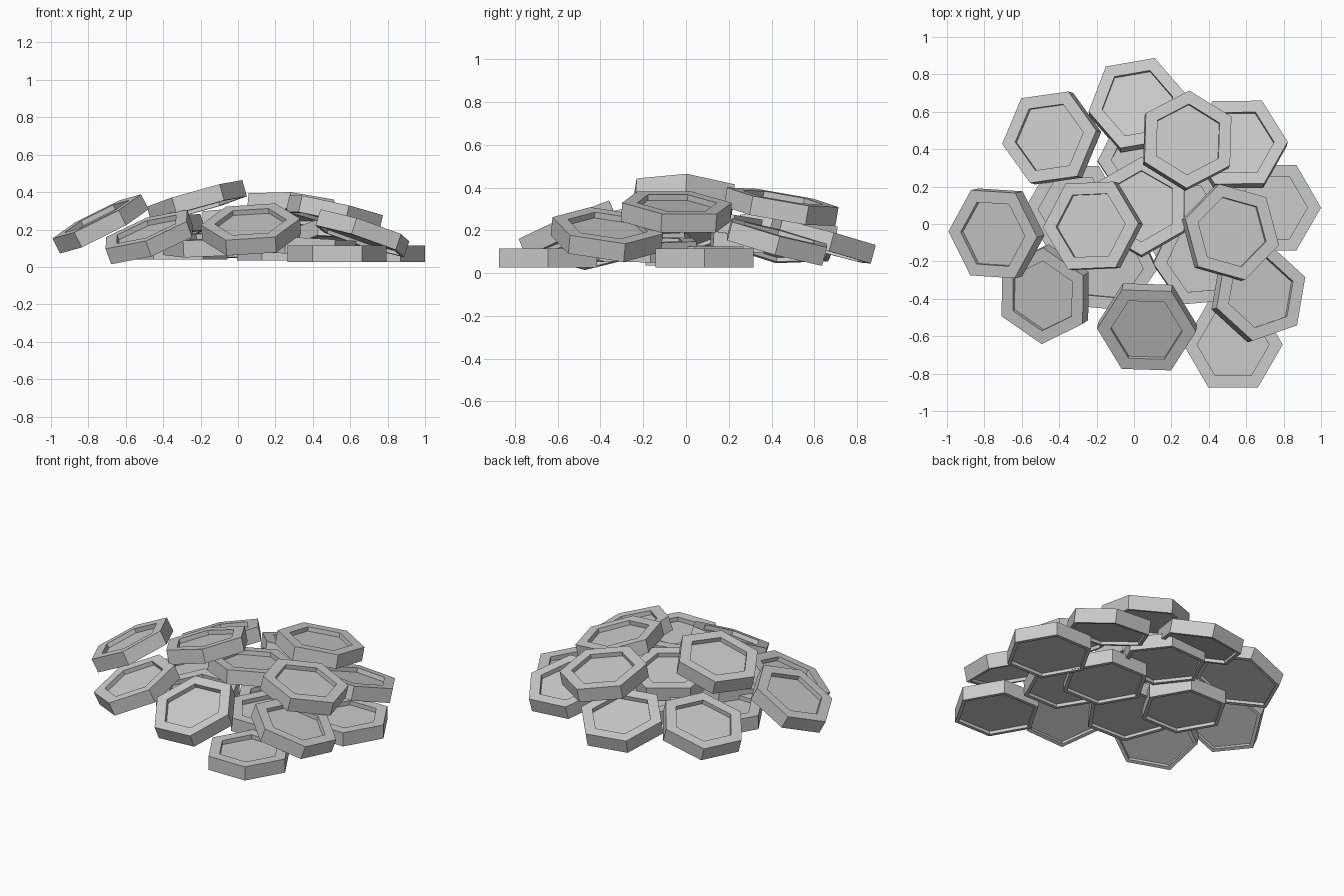
import bpy, bmesh
from math import sin, cos, pi, radians, sqrt
from mathutils import Vector, Matrix

if "Cube" in bpy.data.objects:
    bpy.data.objects.remove(bpy.data.objects["Cube"])

R, H = 0.265, 0.09            # outer radius and thickness of a tile
TOP_R, TOP_D = 0.192, 0.028   # raised-rim recess on top
BOT_R, BOT_D = 0.24, 0.02     # shallow hollow underneath


def tile_mesh():
    # closed hexagonal profile swept from hollow centre, round the rim, to recess centre
    bm = bmesh.new()
    profile = [(BOT_R, -H / 2 + BOT_D), (BOT_R, -H / 2), (R, -H / 2),
               (R, H / 2), (TOP_R, H / 2), (TOP_R, H / 2 - TOP_D)]
    rings = [[bm.verts.new((r * cos(k * pi / 3), r * sin(k * pi / 3), z))
              for k in range(6)] for r, z in profile]
    for a, b in zip(rings, rings[1:]):
        for k in range(6):
            n = (k + 1) % 6
            bm.faces.new((a[k], a[n], b[n], b[k]))
    bm.faces.new(rings[0][::-1])
    bm.faces.new(rings[-1])
    bmesh.ops.recalc_face_normals(bm, faces=bm.faces)
    me = bpy.data.meshes.new("hex_tile")
    bm.to_mesh(me)
    bm.free()
    return me


# x, y, z of centre, lean of the normal in x and y, turn in degrees
TILES = [
    # ground layer
    (0.735, 0.087, 0.07, 0, 0, 0),
    (0.53, -0.645, 0.07, 0, 0, 0),
    (-0.32, 0.08, 0.085, 0, 0, 0),
    (-0.14, -0.22, 0.12, -0.05, -0.08, -5),
    (0.365, -0.19, 0.11, 0.06, 0, 5),
    (0.07, 0.35, 0.14, 0, 0.06, 3),
    (0.26, 0.04, 0.08, 0, 0, 0),
    # outer leaning tiles
    (0.07, -0.55, 0.20, -0.07, -0.39, -1),
    (-0.475, -0.375, 0.16, -0.33, -0.22, 27),
    (-0.735, -0.05, 0.23, -0.45, -0.10, -2),
    (-0.44, 0.46, 0.165, -0.30, 0.09, 7),
    (0.02, 0.635, 0.15, -0.03, 0.26, 10),
    (0.555, 0.425, 0.145, 0.06, 0.26, 1),
    (0.665, -0.37, 0.18, 0.31, 0.09, 19),
    # top of the heap
    (0.515, -0.045, 0.285, 0.22, 0.06, -15),
    (0.285, 0.445, 0.31, 0.08, 0.17, 28),
    (0.04, 0.09, 0.24, -0.02, 0.13, 30),
    (-0.22, -0.01, 0.35, -0.27, 0.05, 2),
]

mesh = tile_mesh()
for i, (x, y, z, nx, ny, turn) in enumerate(TILES):
    ob = bpy.data.objects.new(f"hex_tile_{i + 1:02d}", mesh)
    normal = Vector((nx, ny, sqrt(1 - nx * nx - ny * ny)))
    lean = Vector((0, 0, 1)).rotation_difference(normal).to_matrix().to_4x4()
    ob.matrix_world = (Matrix.Translation((x, y, z)) @ lean
                       @ Matrix.Rotation(radians(turn), 4, 'Z'))
    bpy.context.collection.objects.link(ob)
